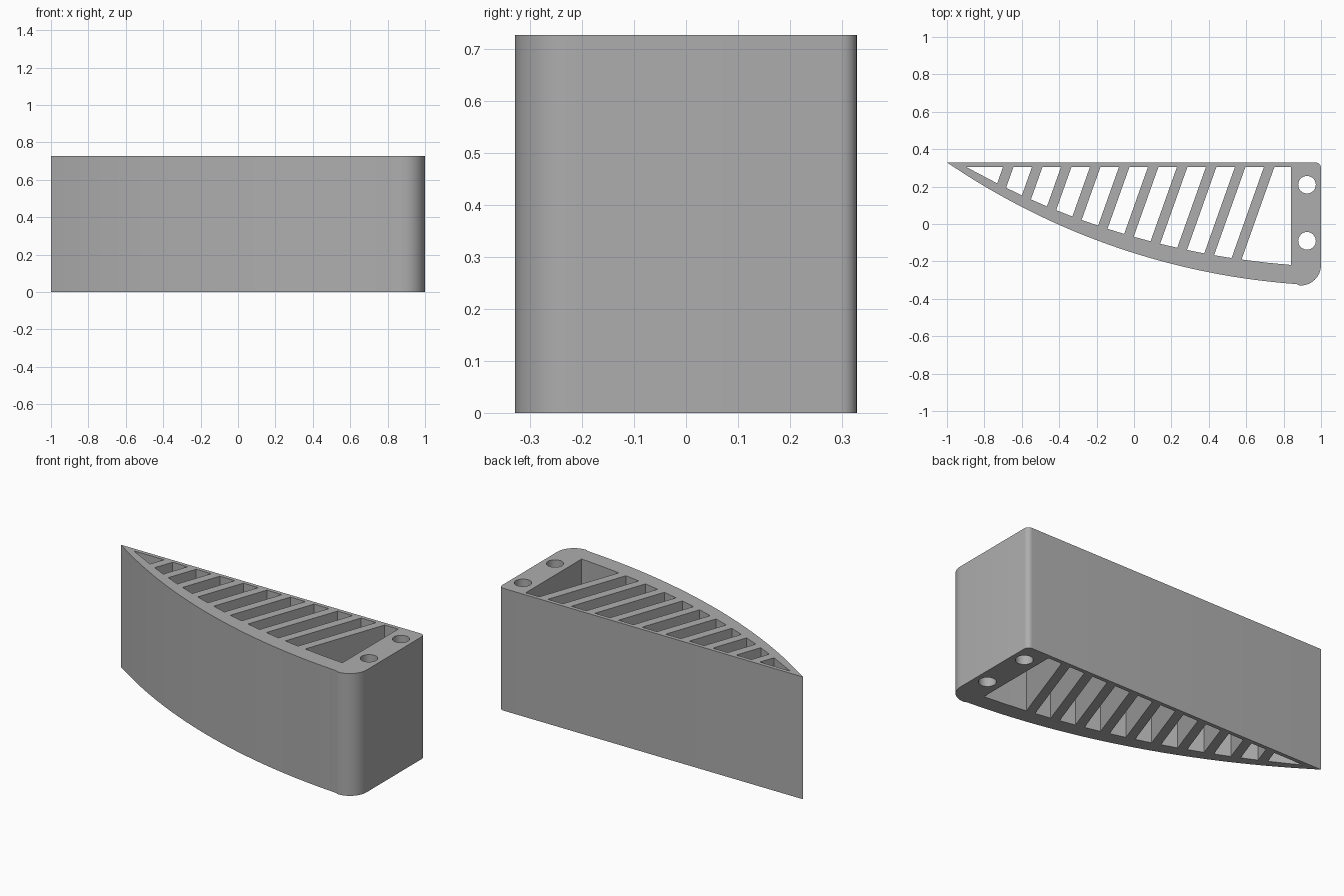
import bpy, bmesh
from math import sin, cos, sqrt, radians, tau

if "Cube" in bpy.data.objects:
    bpy.data.objects.remove(bpy.data.objects["Cube"], do_unlink=True)

HEIGHT = 0.727
BACK, INNER_BACK = 0.329, 0.306
RIBS, RIB_WIDTH, SLANT = 10, 0.056, 0.355
END_WALL = 0.84

grey = bpy.data.materials.new("plain grey")
grey.use_nodes = True
grey.diffuse_color = (0.42, 0.42, 0.42, 1)
grey.node_tree.nodes["Principled BSDF"].inputs["Base Color"].default_value = grey.diffuse_color


def outer_y(x):
    """Curved front wall, an arc of a large circle."""
    return 3.469 - sqrt(3.8 ** 2 - (x - 1.141) ** 2)


def inner_y(x):
    """Inside of the front wall, thinner towards the tip."""
    return outer_y(x) + 0.1 - 0.055 * ((END_WALL - x) / 1.74) ** 2


def arc(cx, cy, r, start, end, steps):
    angles = [radians(start + (end - start) * i / steps) for i in range(steps + 1)]
    return [(cx + r * cos(a), cy + r * sin(a)) for a in angles]


def rib_foot(top_x):
    """Where a slanted rib edge meets the inside of the front wall."""
    lo, hi = -0.4, INNER_BACK
    for _ in range(40):
        y = (lo + hi) / 2
        x = top_x - SLANT * (INNER_BACK - y)
        if y > inner_y(x):
            hi = y
        else:
            lo = y
    return x, y


# Outline: back corner, pointed tip, curved front, rounded end
loops = []
steps = 40
front = [(x, outer_y(x)) for x in (-0.998 + 1.868 * i / steps for i in range(1, steps + 1))]
loops.append([(-1, BACK)] + front + arc(0.89, -0.219, 0.11, -92, 0, 14)
             + arc(0.97, BACK - 0.03, 0.03, 0, 90, 6))

# Pockets between the slanted ribs
start = [(-0.9, INNER_BACK)]
for i in range(RIBS):
    left = -0.70 + 0.155 * i
    loops.append(start + [rib_foot(left), (left, INNER_BACK)])
    right = left + RIB_WIDTH
    start = [(right, INNER_BACK), rib_foot(right)]
mid = (start[1][0] + END_WALL) / 2
loops.append(start + [(mid, inner_y(mid)), (END_WALL, inner_y(END_WALL)), (END_WALL, INNER_BACK)])

# Two round bolt holes in the thick end
for y in (0.21, -0.09):
    loops.append(arc(0.925, y, 0.047, 0, 360, 32)[:-1])

# Fill and extrude the profile
curve = bpy.data.curves.new("ribbed_wedge", 'CURVE')
curve.dimensions = '2D'
curve.fill_mode = 'BOTH'
curve.extrude = HEIGHT / 2
for loop in loops:
    spline = curve.splines.new('POLY')
    spline.points.add(len(loop) - 1)
    for point, (x, y) in zip(spline.points, loop):
        point.co = (x, y, 0, 1)
    spline.use_cyclic_u = True
wedge = bpy.data.objects.new("ribbed_wedge", curve)
bpy.context.collection.objects.link(wedge)
bpy.ops.object.select_all(action='DESELECT')
wedge.select_set(True)
bpy.context.view_layer.objects.active = wedge
bpy.ops.object.convert(target='MESH')
wedge = bpy.context.object

# Weld the caps to the walls and stand the block on the floor
bm = bmesh.new()
bm.from_mesh(wedge.data)
bmesh.ops.remove_doubles(bm, verts=bm.verts, dist=0.0002)
bmesh.ops.translate(bm, verts=bm.verts, vec=(0, 0, HEIGHT / 2))
bmesh.ops.recalc_face_normals(bm, faces=bm.faces)
bm.to_mesh(wedge.data)
bm.free()
wedge.data.materials.clear()
wedge.data.materials.append(grey)
bpy.ops.object.shade_smooth_by_angle(angle=radians(25))
